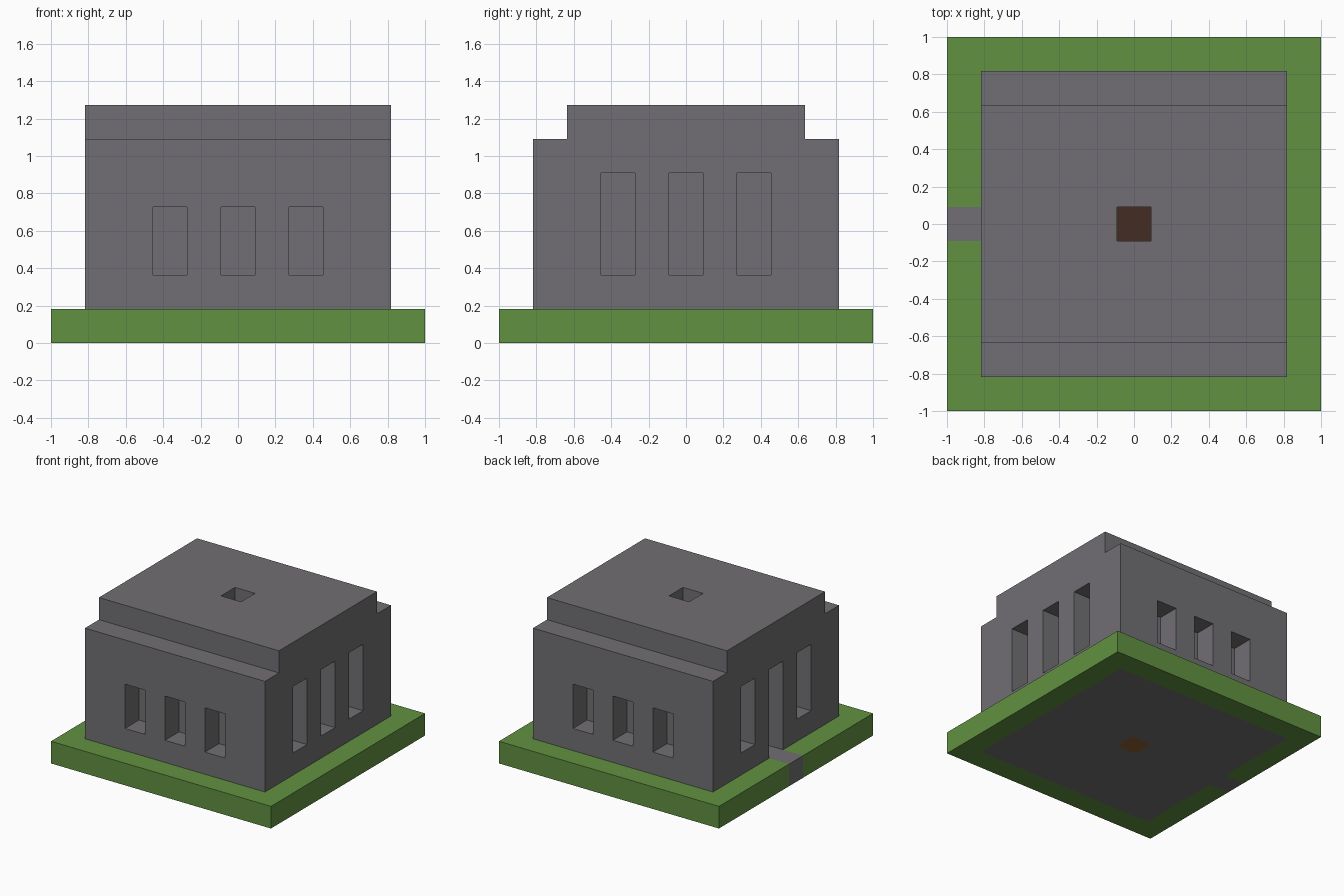
import bpy
import bmesh
from mathutils import Vector

if "Cube" in bpy.data.objects:
    bpy.data.objects.remove(bpy.data.objects["Cube"], do_unlink=True)

U = 2 / 11  # one block


def make_material(name, rgb):
    # Convert display colour to linear
    color = [((c / 255 + 0.055) / 1.055) ** 2.4 for c in rgb] + [1]
    mat = bpy.data.materials.new(name)
    mat.use_nodes = True
    mat.diffuse_color = color
    bsdf = mat.node_tree.nodes["Principled BSDF"]
    bsdf.inputs["Base Color"].default_value = color
    bsdf.inputs["Roughness"].default_value = 0.9
    return mat


def box(name, low, high, mat=None):
    """Box between two corners, measured in blocks."""
    low, high = Vector(low) * U, Vector(high) * U
    bm = bmesh.new()
    bmesh.ops.create_cube(bm, size=1)
    for v in bm.verts:
        v.co = (low + high) / 2 + v.co * (high - low)
    mesh = bpy.data.meshes.new(name)
    bm.to_mesh(mesh)
    bm.free()
    obj = bpy.data.objects.new(name, mesh)
    bpy.context.scene.collection.objects.link(obj)
    if mat:
        mesh.materials.append(mat)
    return obj


def cut(obj, low, high):
    """Carve a box out of an object."""
    cutter = box("cutter", low, high)
    cutter.hide_render = True
    mod = obj.modifiers.new("cut", 'BOOLEAN')
    mod.operation = 'DIFFERENCE'
    mod.solver = 'EXACT'
    mod.object = cutter
    bpy.context.view_layer.objects.active = obj
    bpy.ops.object.modifier_apply(modifier=mod.name)
    bpy.data.objects.remove(cutter, do_unlink=True)


stone = make_material("grey stone", (113, 111, 115))
grass = make_material("green grass", (97, 145, 65))
wood = make_material("dark brown wood", (67, 45, 35))
earth = make_material("brown earth", (142, 96, 48))

# Lawn slab with an opening for the floor and the path
lawn = box("lawn", (-5.5, -5.5, 0), (5.5, 5.5, 1), grass)
cut(lawn, (-4.5, -4.5, -1), (4.5, 4.5, 2))
cut(lawn, (-6, -0.5, -1), (-4, 0.5, 2))

# Stone floor, path and hearth
floor = box("floor", (-4.5, -4.5, 0), (4.5, 4.5, 1), stone)
cut(floor, (-0.5, -0.5, -1), (0.5, 0.5, 2))
box("path", (-5.5, -0.5, 0), (-4.5, 0.5, 1), stone)
box("hearth_base", (-0.5, -0.5, 0), (0.5, 0.5, 1), earth)
box("hearth_logs", (-0.5, -0.5, 1), (0.5, 0.5, 2), wood)

# Thick walls around the inner room
walls = box("walls", (-4.5, -4.5, 1), (4.5, 4.5, 6), stone)
cut(walls, (-2.5, -2.5, 0), (2.5, 2.5, 7))

# Recessed windows on all four sides, with a doorway on the path side
for c in (-2, 0, 2):
    for side in (-1, 1):
        y0, y1 = sorted((side * 3.5, side * 5))
        cut(walls, (c - 0.5, y0, 2), (c + 0.5, y1, 4))
        if side == 1 or c != 0:
            cut(walls, (y0, c - 0.5, 2), (y1, c + 0.5, 5))
cut(walls, (-5, -0.5, 0), (-2, 0.5, 5))

# Roof slab with a smoke hole
roof = box("roof", (-4.5, -3.5, 6), (4.5, 3.5, 7), stone)
cut(roof, (-0.5, -0.5, 5), (0.5, 0.5, 8))
